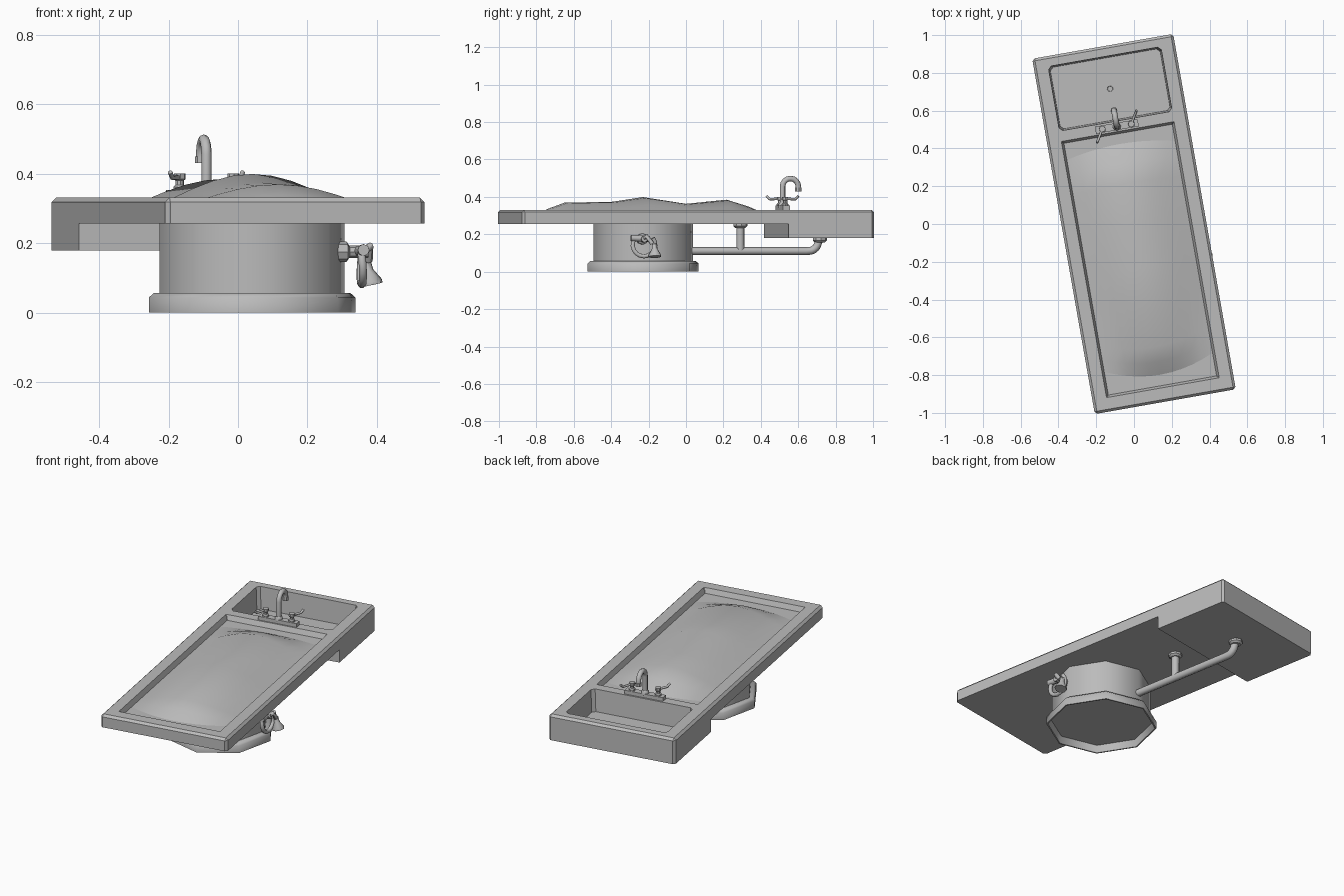
import bpy, bmesh, math
from mathutils import Matrix, Vector

cube = bpy.data.objects.get("Cube")
if cube:
    bpy.data.objects.remove(cube, do_unlink=True)

TURN = math.radians(10)      # the whole table stands at a slight angle
steel = bpy.data.materials.new("grey_steel")
steel.use_nodes = True
GREY = (0.5, 0.5, 0.5, 1)
steel.diffuse_color = GREY
steel.node_tree.nodes["Principled BSDF"].inputs["Base Color"].default_value = GREY


def finish(obj, angle=40):
    obj.rotation_euler.z = TURN
    bpy.ops.object.select_all(action='DESELECT')
    obj.select_set(True)
    bpy.context.view_layer.objects.active = obj
    if obj.type == 'CURVE':
        bpy.ops.object.convert(target='MESH')
        obj = bpy.context.object
    if angle:
        bpy.ops.object.shade_smooth_by_angle(angle=math.radians(angle))
    return obj


def from_bmesh(name, bm):
    bmesh.ops.recalc_face_normals(bm, faces=bm.faces)
    mesh = bpy.data.meshes.new(name)
    bm.to_mesh(mesh)
    bm.free()
    mesh.materials.append(steel)
    obj = bpy.data.objects.new(name, mesh)
    bpy.context.collection.objects.link(obj)
    return obj


def lathe(name, profile, place=Matrix(), sides=8, angle=40):
    """Rings of (radius, height), capped at both ends."""
    bm = bmesh.new()
    rings = []
    for r, z in profile:
        rings.append([bm.verts.new(place @ Vector((r * math.cos(a), r * math.sin(a), z)))
                      for a in (math.tau * i / sides for i in range(sides))])
    for lo, hi in zip(rings, rings[1:]):
        for i in range(sides):
            j = (i + 1) % sides
            bm.faces.new((lo[i], lo[j], hi[j], hi[i]))
    bm.faces.new(rings[0])
    bm.faces.new(rings[-1])
    return finish(from_bmesh(name, bm), angle)


def tube(name, points, radius):
    curve = bpy.data.curves.new(name, 'CURVE')
    curve.dimensions = '3D'
    curve.bevel_depth = radius
    curve.bevel_resolution = 2
    curve.use_fill_caps = True
    spline = curve.splines.new('POLY')
    spline.points.add(len(points) - 1)
    for p, co in zip(spline.points, points):
        p.co = (*co, 1)
    curve.materials.append(steel)
    obj = bpy.data.objects.new(name, curve)
    bpy.context.collection.objects.link(obj)
    return finish(obj, 50)


def at(x, y, z=0):
    return Matrix.Translation((x, y, z))


def arc(cy, cz, r, start, end, steps, x=0):
    out = []
    for i in range(steps + 1):
        a = math.radians(start + (end - start) * i / steps)
        out.append((x, cy + r * math.cos(a), cz + r * math.sin(a)))
    return out


def hollow(y0, y1, floor, inset, corner):
    """Tapered cutter with clipped corners."""
    bm = bmesh.new()
    loops = []
    for z, d in ((floor, inset), (0.331, 0), (0.4, 0)):
        w, a, b, c = 0.303 - d, y0 + d, y1 - d, corner
        pts = [(w - c, a), (w, a + c), (w, b - c), (w - c, b)]
        pts += [(-x, y) for x, y in reversed(pts)]
        loops.append([bm.verts.new((x, y, z)) for x, y in pts])
    for lo, hi in zip(loops, loops[1:]):
        for i in range(8):
            j = (i + 1) % 8
            bm.faces.new((lo[i], lo[j], hi[j], hi[i]))
    bm.faces.new(loops[0])
    bm.faces.new(loops[-1])
    cutter = from_bmesh("cutter", bm)
    cutter.hide_render = True
    return cutter


# Table top with the deeper sink end
W, L, TOP, UNDER, SINK = 0.379, 0.955, 0.331, 0.256, 0.179
bm = bmesh.new()
side = [(-L, UNDER), (0.49, UNDER), (0.49, SINK), (L, SINK), (L, TOP), (-L, TOP)]
face = bm.faces.new([bm.verts.new((-W, y, z)) for y, z in side])
ext = bmesh.ops.extrude_face_region(bm, geom=[face])
bmesh.ops.translate(bm, vec=(2 * W, 0, 0), verts=[v for v in ext["geom"] if isinstance(v, bmesh.types.BMVert)])
rim = [e for e in bm.edges if all(v.co.z > 0.32 for v in e.verts)
       or all(abs(v.co.y) > 0.94 for v in e.verts) and abs(e.verts[0].co.z - e.verts[1].co.z) > 0.01]
bmesh.ops.bevel(bm, geom=rim, offset=0.013, segments=1, affect='EDGES')
table = from_bmesh("table_top", bm)
for cutter in (hollow(-0.88, 0.497, 0.302, 0.012, 0.002), hollow(0.553, 0.9, 0.2, 0.008, 0.017)):
    mod = table.modifiers.new("hollow", 'BOOLEAN')
    mod.operation = 'DIFFERENCE'
    mod.solver = 'EXACT'
    mod.object = cutter
    bpy.context.view_layer.objects.active = table
    bpy.ops.object.modifier_apply(modifier=mod.name)
    bpy.data.objects.remove(cutter, do_unlink=True)
finish(table, 0)

# Draped sheet: ridge heights along the table, falling off to both sides
ridge = [(-0.81, 0.3), (-0.74, 0.336), (-0.66, 0.366), (-0.4, 0.371), (-0.235, 0.396),
         (0, 0.36), (0.22, 0.382), (0.33, 0.348), (0.43, 0.3)]
COLS = 10
bm = bmesh.new()
rows = []
for y, top in ridge:
    row = []
    for i in range(COLS + 1):
        t = 2 * i / COLS - 1
        fall = max(0, math.cos(t * math.pi / 2)) ** 1.1
        row.append(bm.verts.new((0.289 * t, y * (1 - 0.08 * t * t), 0.3 + (top - 0.3) * fall + 0.003)))
    rows.append(row)
for a, b in zip(rows, rows[1:]):
    for i in range(COLS):
        bm.faces.new((a[i], a[i + 1], b[i + 1], b[i]))
finish(from_bmesh("draped_sheet", bm), 80)

# Pedestal, hollow underneath
lathe("pedestal_foot", [(0.285, 0.042), (0.294, 0), (0.302, 0), (0.302, 0.043), (0.288, 0.056)],
      at(0, -0.233), angle=46)
lathe("pedestal_drum", [(0.27, 0.05), (0.27, 0.257)], at(0, -0.233), angle=50)

# Drain pipes below
tube("drain_pipe", [(0, 0, 0.11), (0, 0.65, 0.11)] + arc(0.665, 0.163, 0.053, -75, -10, 4)
     + [(0, 0.727, 0.18)], 0.021)
tube("table_drain", [(0, 0.295, 0.11), (0, 0.295, 0.25)], 0.022)
for name, y, z in (("sink_flange", 0.727, SINK), ("table_flange", 0.295, UNDER)):
    lathe(name, [(0.028, z - 0.022), (0.038, z - 0.012), (0.038, z + 0.001)], at(0, y))
lathe("sink_drain", [(0.023, 0.199), (0.023, 0.204), (0.016, 0.204), (0.014, 0.201)], at(0, 0.727))

# Faucet
bm = bmesh.new()
bmesh.ops.create_cube(bm, size=1, matrix=at(0, 0.524, 0.338) @ Matrix.Diagonal((0.23, 0.038, 0.03, 1)))
finish(from_bmesh("faucet_plate", bm), 0)
lathe("spout_collar", [(0.022, 0.34), (0.022, 0.36), (0.016, 0.37)], at(0, 0.524))
tube("spout", [(0, 0.524, 0.34), (0, 0.524, 0.455)] + arc(0.567, 0.455, 0.043, 180, 0, 8)
     + [(0, 0.61, 0.445)], 0.015)
lathe("spout_tip", [(0.018, 0.43), (0.018, 0.45)], at(0, 0.61))
for name, s in (("right", -1), ("left", 1)):
    x, y = 0.078 * s, 0.524
    lathe(name + "_handle_post", [(0.018, 0.34), (0.018, 0.362), (0.012, 0.368), (0.012, 0.38),
                                  (0.017, 0.384), (0.017, 0.4)], at(x, y))
    tube(name + "_handle_lever", [(x - 0.008 * s, y - 0.015 * s, 0.39), (x + 0.03 * s, y + 0.05 * s, 0.388),
                                  (x + 0.04 * s, y + 0.066 * s, 0.404)], 0.007)

# Sprayer with hose loop on the side of the drum
SX, SY = 0.255, -0.283
lathe("sprayer_mount", [(0.03, -0.02), (0.03, 0.012), (0.018, 0.02), (0.018, 0.075)],
      at(SX, SY, 0.175) @ Matrix.Rotation(math.pi / 2, 4, 'Y'))
tube("sprayer_valve", [(SX + 0.05, SY - 0.07, 0.18), (SX + 0.05, SY + 0.03, 0.175)], 0.017)
loop = arc(SY, 0.142, 0.06, 140, 400, 12)
tube("sprayer_hose", [(SX + 0.045 + 0.002 * i, y, z) for i, (_, y, z) in enumerate(loop)], 0.012)
tube("sprayer_hook", [(SX + 0.06, SY, 0.175), (SX + 0.082, SY + 0.01, 0.19), (SX + 0.084, SY + 0.04, 0.15)], 0.012)
lathe("sprayer_head", [(0.013, 0.035), (0.015, 0.005), (0.034, -0.028), (0.034, -0.038)],
      at(SX + 0.086, SY + 0.053, 0.117) @ Matrix.Rotation(math.radians(-12), 4, 'Y'))
